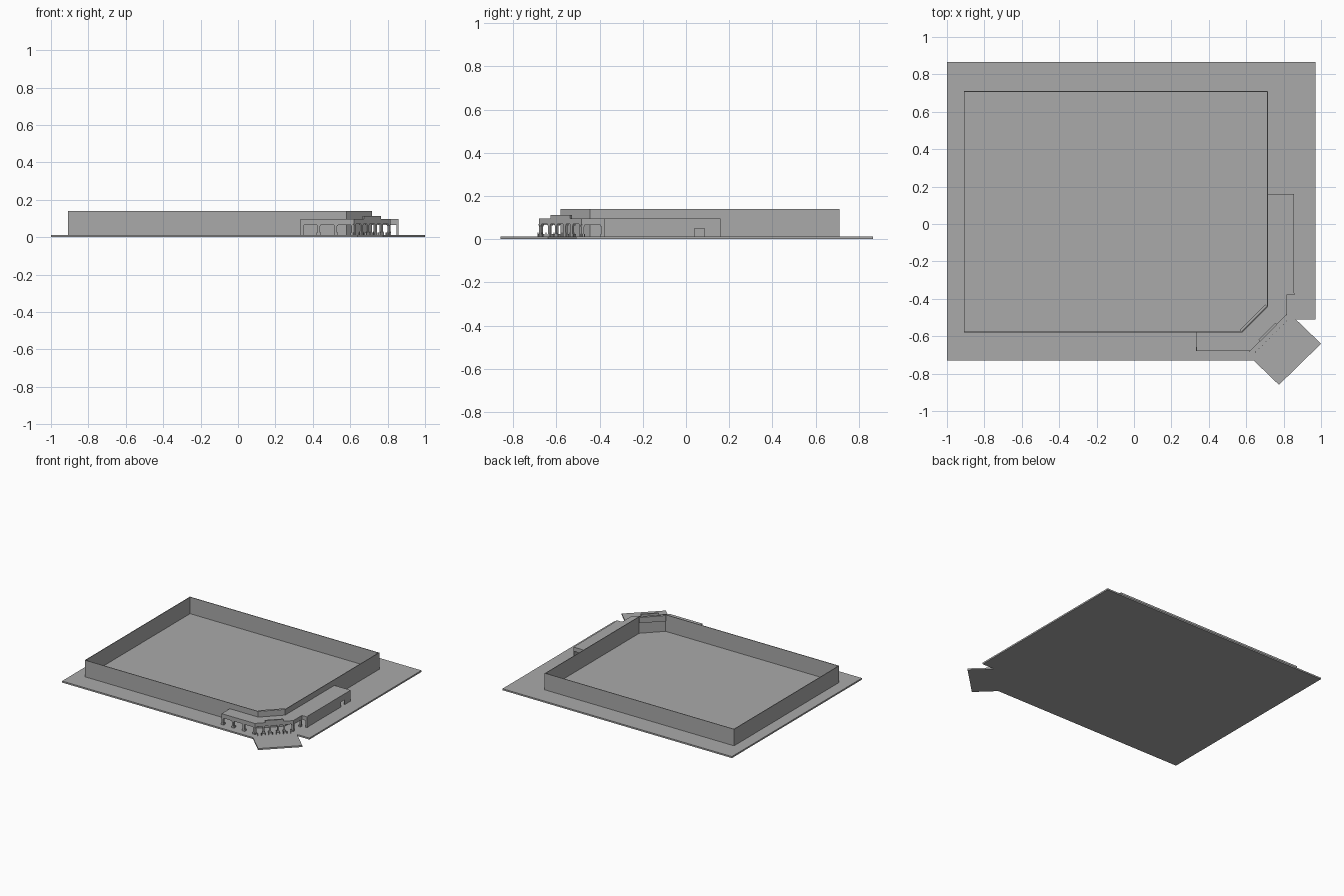
import bpy, bmesh
from mathutils import Vector

if "Cube" in bpy.data.objects:
    bpy.data.objects.remove(bpy.data.objects["Cube"])

GREY = bpy.data.materials.new("plain_grey")
GREY.diffuse_color = (0.4, 0.4, 0.4, 1)
GREY.use_nodes = True
GREY.node_tree.nodes["Principled BSDF"].inputs["Base Color"].default_value = GREY.diffuse_color
G = 0.012            # ground slab top
TOP = 0.097          # low roof height
HIGH = 0.141         # main wall height


def finish(name, bm):
    bmesh.ops.recalc_face_normals(bm, faces=bm.faces)
    me = bpy.data.meshes.new(name)
    bm.to_mesh(me)
    bm.free()
    me.materials.append(GREY)
    ob = bpy.data.objects.new(name, me)
    bpy.context.collection.objects.link(ob)
    return ob


def prism(bm, pts, z0, z1):
    lo = [bm.verts.new((x, y, z0)) for x, y in pts]
    hi = [bm.verts.new((x, y, z1)) for x, y in pts]
    n = len(pts)
    bm.faces.new(lo[::-1])
    bm.faces.new(hi)
    for i in range(n):
        bm.faces.new((lo[i], lo[(i + 1) % n], hi[(i + 1) % n], hi[i]))


def wall(bm, a, b, z0, z1, t=0.005):
    """Upright slab from a to b, thickness t towards the left of a->b."""
    a, b = Vector(a), Vector(b)
    d = (b - a).normalized()
    s = Vector((-d.y, d.x)) * t
    prism(bm, [a, b, b + s, a + s], z0, z1)


def arcade(bm, a, b, posts, spring, width=0.014):
    """Fascia band from a to b carried by posts with wide feet and heads."""
    a, b = Vector(a), Vector(b)
    d = (b - a).normalized()
    L = (b - a).length
    wall(bm, a, b, spring, TOP, 0.006)
    for f in posts:
        c = a + d * (width / 2 + f * (L - width))
        for w, z0, z1 in ((width, G, spring), (width + 0.008, G, G + 0.012),
                          (width + 0.006, spring - 0.006, spring)):
            wall(bm, c - d * w / 2, c + d * w / 2, z0, z1, w)


# ground slab with the turned entrance apron
bm = bmesh.new()
prism(bm, [(-1, -.73), (.64, -.73), (.775, -.86), (1, -.64), (.865, -.51),
           (.97, -.51), (.97, .865), (-1, .865)], 0, G)
finish("ground_slab", bm)

# open-topped main hall walls with a cut corner
hall = [(-.91, -.58), (.58, -.58), (.716, -.444), (.716, .71), (-.91, .71)]
bm = bmesh.new()
for i, p in enumerate(hall):
    wall(bm, p, hall[(i + 1) % 5], G, HIGH)
finish("hall_walls", bm)
bm = bmesh.new()
wall(bm, (.575, -.575), (.711, -.439), TOP, HIGH, 0.012)
finish("corner_parapet", bm)

# low roof wrapping the cut corner
bm = bmesh.new()
prism(bm, [(.335, -.58), (.335, -.68), (.62, -.68), (.815, -.485), (.815, -.38),
           (.855, -.38), (.855, .16), (.716, .16), (.716, -.444), (.58, -.58)],
      TOP - 0.005, TOP)
finish("low_roof", bm)

# front arcade and its open end
bm = bmesh.new()
arcade(bm, (.335, -.68), (.62, -.68), (0, .33, .67, 1), 0.065)
wall(bm, (.335, -.58), (.335, -.68), 0.065, TOP)
finish("front_arcade", bm)

# angled entrance
bm = bmesh.new()
arcade(bm, (.62, -.68), (.815, -.485), (0, .22, .39, .61, .78, 1), 0.07, 0.012)
finish("entrance_arcade", bm)
bm = bmesh.new()
wall(bm, (.675, -.627), (.765, -.537), 0.08, 0.113, 0.012)
finish("entrance_pediment", bm)

# side passage next to the entrance
bm = bmesh.new()
arcade(bm, (.815, -.485), (.815, -.38), (0, 1), 0.065, 0.012)
wall(bm, (.815, -.38), (.855, -.38), 0.065, TOP)
wall(bm, (.847, -.38), (.859, -.38), G, TOP, 0.012)
finish("side_passage", bm)

# side wing wall with a doorway near its far end
bm = bmesh.new()
wall(bm, (.855, -.38), (.855, .04), G, TOP)
wall(bm, (.855, .04), (.855, .085), 0.05, TOP)
wall(bm, (.855, .085), (.855, .16), G, TOP)
wall(bm, (.855, .16), (.716, .16), 0.065, TOP)
finish("side_wing_wall", bm)

# row of bollards before the entrance
bm = bmesh.new()
for i in range(10):
    x, y = .65 + .0185 * i, -.685 + .0185 * i
    wall(bm, (x - .002, y - .002), (x + .002, y - .002), G, 0.03, 0.004)
finish("bollards", bm)
